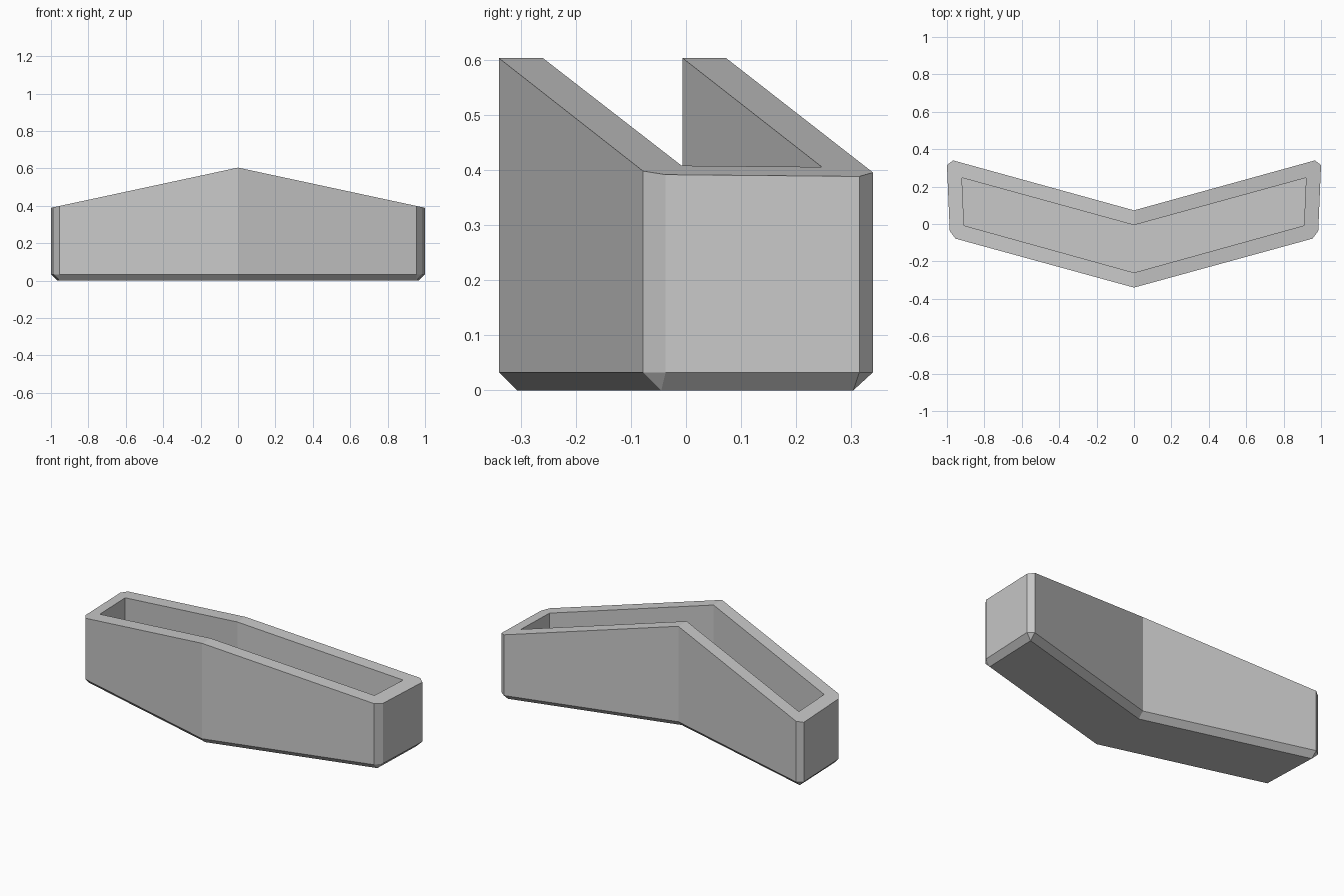
import bpy
import bmesh

cube = bpy.data.objects.get("Cube")
if cube:
    bpy.data.objects.remove(cube, do_unlink=True)

# Single grey material
grey = bpy.data.materials.new("plain grey")
grey.use_nodes = True
colour = (0.58, 0.58, 0.58, 1)
grey.diffuse_color = colour
grey.node_tree.nodes["Principled BSDF"].inputs["Base Color"].default_value = colour

# Half outlines, running from the front centre round the end to the back centre
outer = [(0, -0.34), (0.955, -0.078), (0.985, -0.037),
         (1.0, 0.315), (0.967, 0.34), (0, 0.073)]
base = [(0, -0.307), (0.954, -0.045), (0.966, 0.304), (0, 0.039)]
inner = [(0, -0.26), (0.909, -0.008), (0.92, 0.247), (0, -0.006)]
CHAMFER_Z, FLOOR_Z = 0.033, 0.08


def rim_height(x):
    return 0.604 - 0.215 * x


bm = bmesh.new()


def ring(points, height):
    return [bm.verts.new((x, y, height(x))) for x, y in points]


def wall(lower, upper):
    for i in range(len(lower) - 1):
        bm.faces.new((lower[i], lower[i + 1], upper[i + 1], upper[i]))


foot = ring(base, lambda x: 0)
low = ring(outer, lambda x: CHAMFER_Z)
top = ring(outer, rim_height)
lip = ring(inner, rim_height)
floor = ring(inner, lambda x: FLOOR_Z)

# Outer and inner walls, underside and floor
wall(low, top)
wall(lip, floor)
bm.faces.new(foot[::-1])
bm.faces.new(floor)

# Chamfer round the base, with the cut corners narrowing to points
wall([foot[0], foot[1]], low[0:2])
wall([foot[1], foot[2]], low[2:4])
wall([foot[2], foot[3]], low[4:6])
bm.faces.new((foot[1], low[2], low[1]))
bm.faces.new((foot[2], low[4], low[3]))

# Sloping rim: front strip, end, back strip
bm.faces.new((top[0], top[1], lip[1], lip[0]))
bm.faces.new((*top[1:5], lip[2], lip[1]))
bm.faces.new((top[4], top[5], lip[3], lip[2]))

mesh = bpy.data.meshes.new("angled_trough")
bm.to_mesh(mesh)
bm.free()
mesh.materials.append(grey)

trough = bpy.data.objects.new("angled_trough", mesh)
bpy.context.collection.objects.link(trough)
mirror = trough.modifiers.new("mirror", "MIRROR")
mirror.use_clip = True
